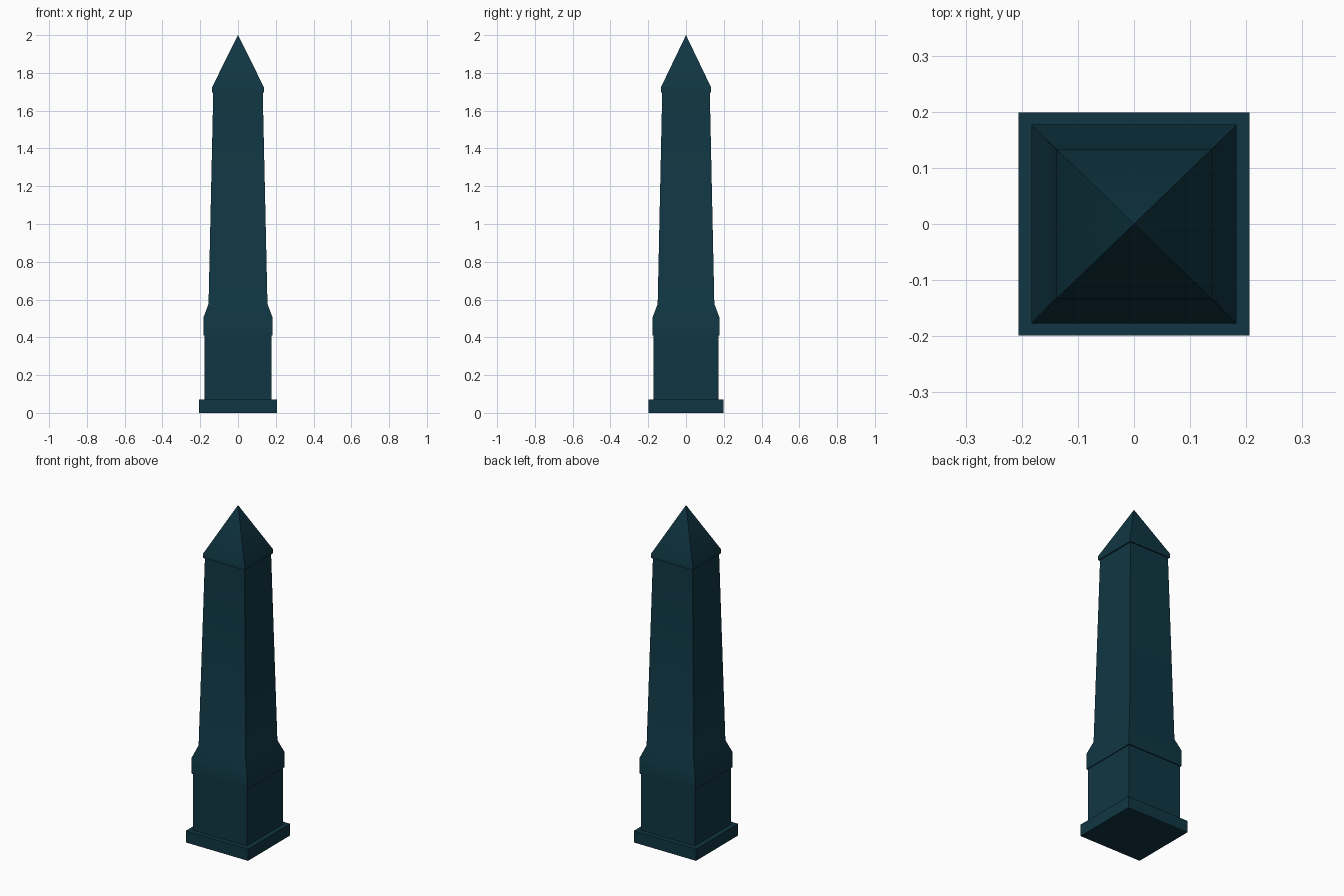
import bpy, bmesh, math

if "Cube" in bpy.data.objects:
    bpy.data.objects.remove(bpy.data.objects["Cube"])

stone = bpy.data.materials.new("dark teal stone")
stone.diffuse_color = (0.005, 0.037, 0.056, 1)
stone.use_nodes = True
stone.node_tree.nodes["Principled BSDF"].inputs["Base Color"].default_value = stone.diffuse_color


def tier(name, rings, apex=None):
    """Closed rectangular loft; rings are (half_x, half_y, z), with an optional point on top."""
    bm = bmesh.new()
    loops = [[bm.verts.new((sx * hx, sy * hy, z))
              for sx, sy in ((-1, -1), (1, -1), (1, 1), (-1, 1))]
             for hx, hy, z in rings]
    bm.faces.new(loops[0][::-1])
    for low, high in zip(loops, loops[1:]):
        for i in range(4):
            j = (i + 1) % 4
            bm.faces.new((low[i], low[j], high[j], high[i]))
    if apex is None:
        bm.faces.new(loops[-1])
    else:
        tip = bm.verts.new((0, 0, apex))
        for i in range(4):
            bm.faces.new((loops[-1][i], loops[-1][(i + 1) % 4], tip))
    mesh = bpy.data.meshes.new(name)
    bm.to_mesh(mesh)
    bm.free()
    mesh.materials.append(stone)
    obj = bpy.data.objects.new(name, mesh)
    bpy.context.collection.objects.link(obj)
    bpy.ops.object.select_all(action='DESELECT')
    obj.select_set(True)
    bpy.context.view_layer.objects.active = obj
    bpy.ops.object.shade_smooth_by_angle(angle=math.radians(30))
    return obj


# Foot slab
tier("plinth", [(0.206, 0.199, 0), (0.206, 0.199, 0.07)])
# Block above the slab
tier("pedestal", [(0.178, 0.171, 0.07), (0.178, 0.171, 0.41)])
# Band that slopes in to the tapering shaft
tier("collar_and_shaft", [(0.183, 0.177, 0.41), (0.183, 0.177, 0.505),
                          (0.156, 0.150, 0.577), (0.131, 0.126, 1.697)])
# Overhanging pointed cap
tier("cap", [(0.138, 0.133, 1.697), (0.138, 0.133, 1.723)], apex=2.0)
